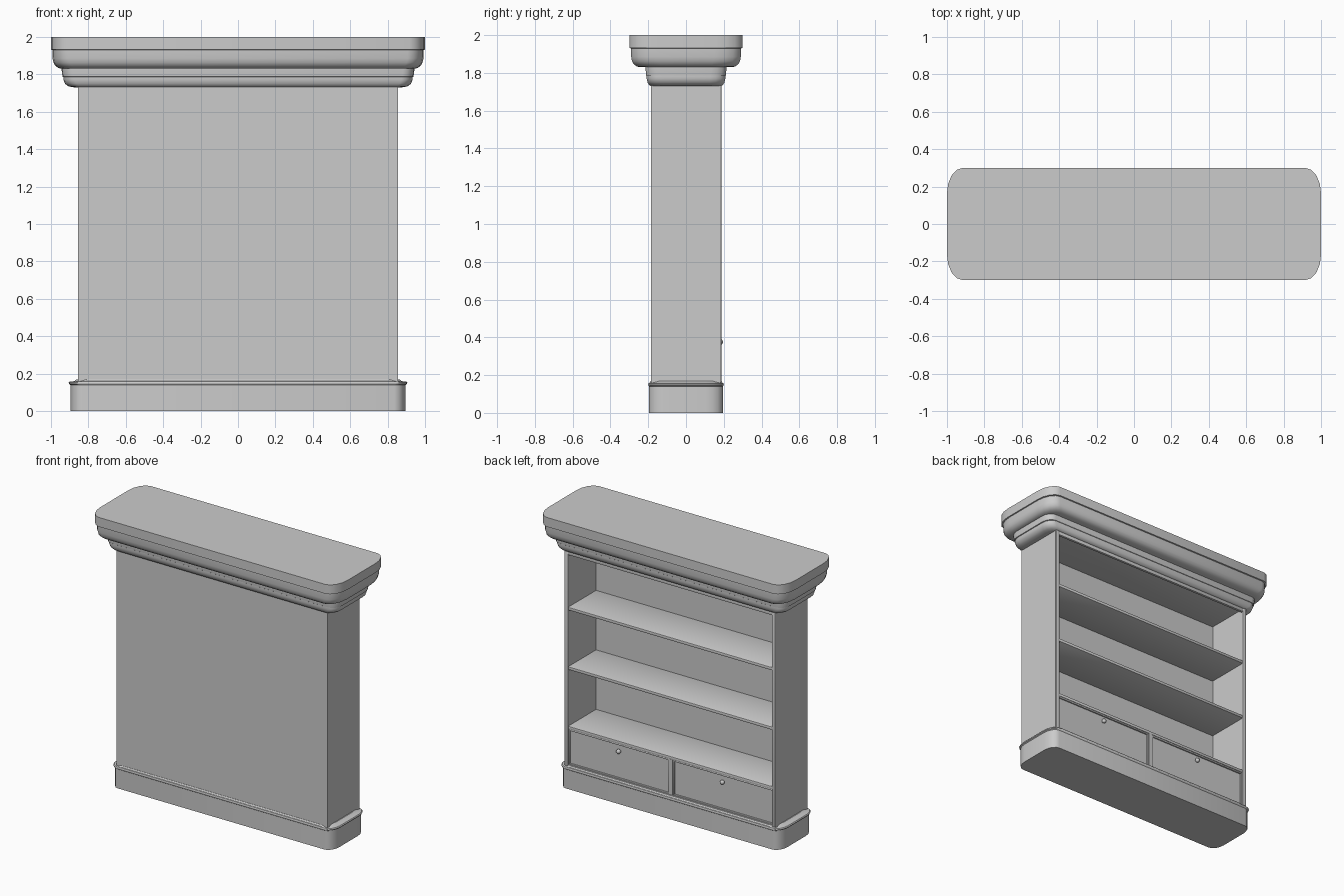
import bpy, bmesh
from math import sin, cos, pi, radians

if "Cube" in bpy.data.objects:
    bpy.data.objects.remove(bpy.data.objects["Cube"])


def finish(bm, name, smooth=True):
    bmesh.ops.recalc_face_normals(bm, faces=bm.faces)
    mesh = bpy.data.meshes.new(name)
    bm.to_mesh(mesh)
    bm.free()
    ob = bpy.data.objects.new(name, mesh)
    bpy.context.collection.objects.link(ob)
    if smooth:
        bpy.ops.object.select_all(action='DESELECT')
        ob.select_set(True)
        bpy.context.view_layer.objects.active = ob
        bpy.ops.object.shade_smooth_by_angle(angle=radians(35))
    return ob


def box(name, x0, x1, y0, y1, z0, z1, bevel=0):
    bm = bmesh.new()
    bmesh.ops.create_cube(bm, size=1)
    for v in bm.verts:
        v.co = ((x0 + x1) / 2 + v.co.x * (x1 - x0),
                (y0 + y1) / 2 + v.co.y * (y1 - y0),
                (z0 + z1) / 2 + v.co.z * (z1 - z0))
    if bevel:
        bmesh.ops.bevel(bm, geom=bm.edges[:], offset=bevel, segments=2,
                        profile=0.5, affect='EDGES')
    return finish(bm, name, bool(bevel))


def moulding(name, profile, rx, ry, steps=4):
    """Stack rounded rectangles; profile rows are (z, half width, half depth)."""
    bm = bmesh.new()
    rings = []
    for z, hx, hy in profile:
        ring = []
        for k, (sx, sy) in enumerate(((1, 1), (-1, 1), (-1, -1), (1, -1))):
            for i in range(steps + 1):
                a = (k + i / steps) * pi / 2
                ring.append(bm.verts.new((sx * (hx - rx) + rx * cos(a),
                                          sy * (hy - ry) + ry * sin(a), z)))
        rings.append(ring)
    for a, b in zip(rings, rings[1:]):
        for i in range(len(a)):
            j = (i + 1) % len(a)
            bm.faces.new((a[i], a[j], b[j], b[i]))
    bm.faces.new(rings[0])
    bm.faces.new(rings[-1])
    return finish(bm, name)


# Plinth with a bead around its top
moulding("base", [(0, .895, .195), (.14, .895, .195), (.145, .903, .199),
                  (.152, .905, .2), (.158, .9, .197), (.16, .875, .192),
                  (.17, .862, .187)], .06, .09)

# Lower cornice
moulding("lower_cornice", [(1.73, .875, .183), (1.735, .905, .195), (1.75, .925, .204),
                           (1.77, .932, .208), (1.785, .932, .208), (1.787, .938, .211),
                           (1.82, .942, .214), (1.835, .942, .214)], .06, .08)

# Upper cornice and top slab
moulding("upper_cornice", [(1.83, .945, .245), (1.835, .962, .262), (1.845, .976, .276),
                           (1.862, .986, .286), (1.885, .991, .29), (1.93, .992, .291),
                           (1.932, 1, .3), (2, 1, .3)], .085, .14)

# Closed front panel
box("closed_panel", -.855, .855, -.185, -.145, .15, 1.74)

# Side walls and slim edge beads round the open side
for s, side in ((1, "right"), (-1, "left")):
    xs = sorted((s * .83, s * .855))
    box(side + "_wall", *xs, -.15, .18, .15, 1.74)
    xs = sorted((s * .825, s * .853))
    box(side + "_edge_bead", *xs, .17, .187, .16, 1.735, .005)
box("top_edge_bead", -.83, .83, .165, .185, 1.705, 1.735, .005)

# Shelves
for i, z in enumerate((.45, .885, 1.32)):
    box(f"shelf_{i + 1}", -.832, .832, -.15, .178, z - .022, z, .004)

# Drawer divider, fronts, bead frames and knobs
box("drawer_divider", -.014, .014, -.15, .178, .16, .43)
for s, side in ((1, "right"), (-1, "left")):
    x0, x1 = sorted((s * .014, s * .83))
    z0, z1, t = .165, .43, .013
    box(side + "_drawer_front", x0, x1, .145, .165, z0, z1)
    box(side + "_drawer_bottom_bead", x0, x1, .16, .175, z0, z0 + t, .004)
    box(side + "_drawer_top_bead", x0, x1, .16, .175, z1 - t, z1, .004)
    box(side + "_drawer_bead_a", x0, x0 + t, .16, .175, z0, z1, .004)
    box(side + "_drawer_bead_b", x1 - t, x1, .16, .175, z0, z1, .004)
    bm = bmesh.new()
    bmesh.ops.create_uvsphere(bm, u_segments=16, v_segments=10, radius=.016)
    bmesh.ops.translate(bm, verts=bm.verts, vec=(s * .42, .18, .375))
    finish(bm, side + "_drawer_knob")
